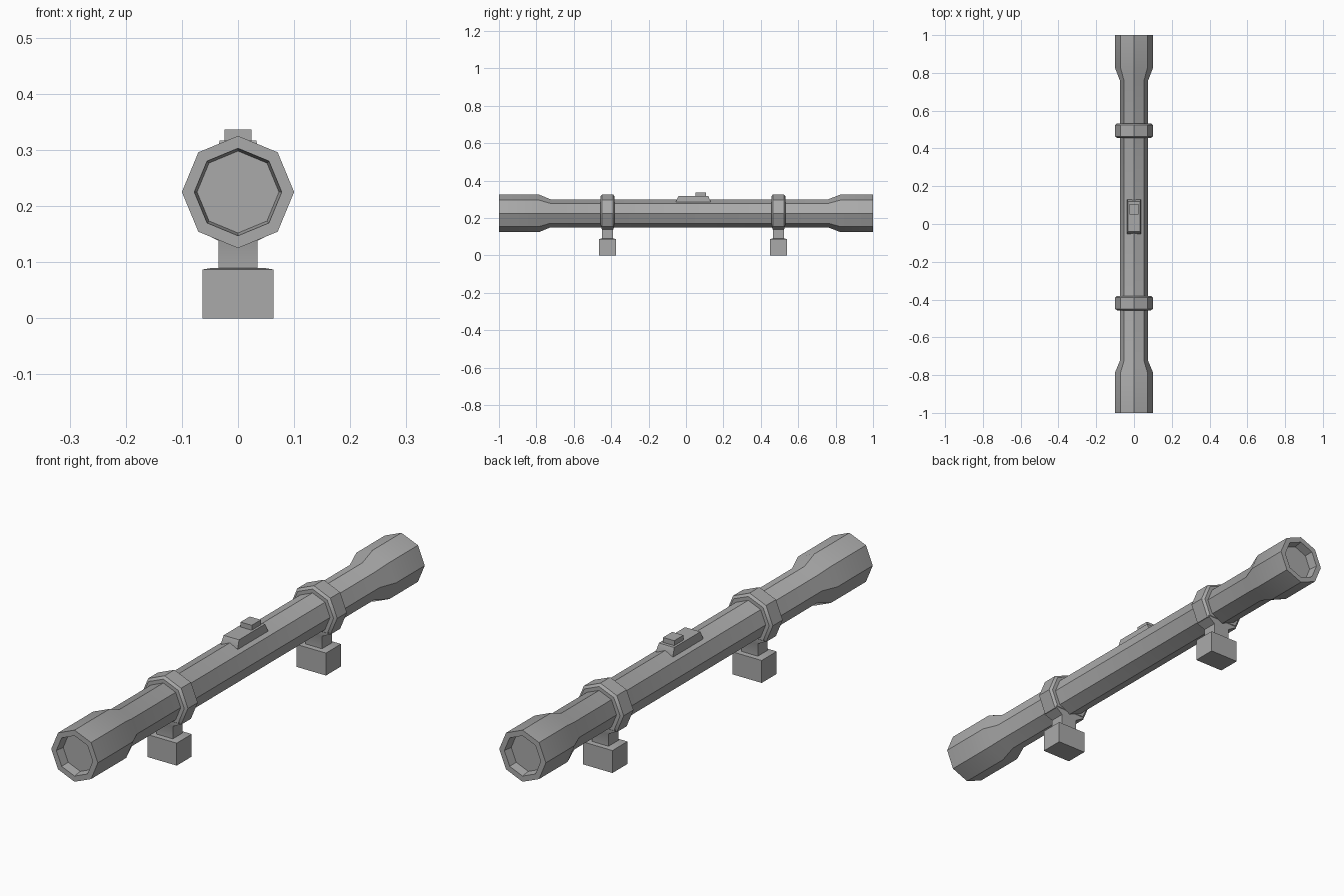
import bpy, math
from math import sin, cos, pi

if "Cube" in bpy.data.objects:
    bpy.data.objects.remove(bpy.data.objects["Cube"])

AXIS_Z = 0.225   # height of the tube's centre line

metal = bpy.data.materials.new("grey metal")
metal.use_nodes = True
GREY = (0.4, 0.4, 0.4, 1)
metal.diffuse_color = GREY
metal.node_tree.nodes["Principled BSDF"].inputs["Base Color"].default_value = GREY


def loft(name, sections):
    """Skin a list of equal-length point loops and cap both ends."""
    n = len(sections[0])
    verts = [p for s in sections for p in s]
    faces = [(k * n + i, k * n + (i + 1) % n, (k + 1) * n + (i + 1) % n, (k + 1) * n + i)
             for k in range(len(sections) - 1) for i in range(n)]
    last = (len(sections) - 1) * n
    faces += [tuple(reversed(range(n))), tuple(range(last, last + n))]
    mesh = bpy.data.meshes.new(name)
    mesh.from_pydata(verts, [], faces)
    mesh.materials.append(metal)
    obj = bpy.data.objects.new(name, mesh)
    bpy.context.collection.objects.link(obj)
    bpy.ops.object.select_all(action='DESELECT')
    obj.select_set(True)
    bpy.context.view_layer.objects.active = obj
    bpy.ops.object.shade_smooth_by_angle(angle=math.radians(30))
    return obj


def octagon(y, r, skip=None):
    """Octagon with a point at the top, facing along y."""
    return [(r * sin(a), y, AXIS_Z + r * cos(a))
            for a in (-i * pi / 4 for i in range(8, 0, -1))
            if skip is None or abs(a - skip) > 0.01]


def rect(cy, hx, hy, z):
    return [(-hx, cy - hy, z), (hx, cy - hy, z), (hx, cy + hy, z), (-hx, cy + hy, z)]


# Main tube with flared ends and a shallow recessed lens at each end
tube_profile = [(-0.965, 0.073), (-1, 0.078), (-1, 0.1), (-0.785, 0.1), (-0.725, 0.075),
                (0.76, 0.075), (0.825, 0.1), (1, 0.1), (1, 0.078), (0.965, 0.073)]
loft("tube", [octagon(y, r) for y, r in tube_profile])

# Two clamps: chamfered ring, flared post and foot block
for side, y in (("front", -0.419), ("rear", 0.494)):
    ring_profile = [(-0.038, 0.09), (-0.03, 0.1), (0.03, 0.1), (0.038, 0.09)]
    loft(side + "_ring", [octagon(y + d, r, skip=-pi) for d, r in ring_profile])
    loft(side + "_post", [rect(y, 0.035, 0.03, 0.08), rect(y, 0.035, 0.03, 0.138),
                          rect(y, 0.068, 0.036, 0.156), rect(y, 0.068, 0.036, 0.165)])
    loft(side + "_foot", [rect(y, 0.063, 0.046, 0), rect(y, 0.063, 0.046, 0.087),
                          rect(y, 0.045, 0.034, 0.09)])

# Switch plate and button on top
loft("switch_plate", [rect(0.039, 0.036, 0.092, 0.27), rect(0.039, 0.036, 0.092, 0.29),
                      rect(0.039, 0.033, 0.08, 0.317)])
loft("switch_button", [rect(0.078, 0.024, 0.028, 0.31), rect(0.078, 0.024, 0.028, 0.336)])
